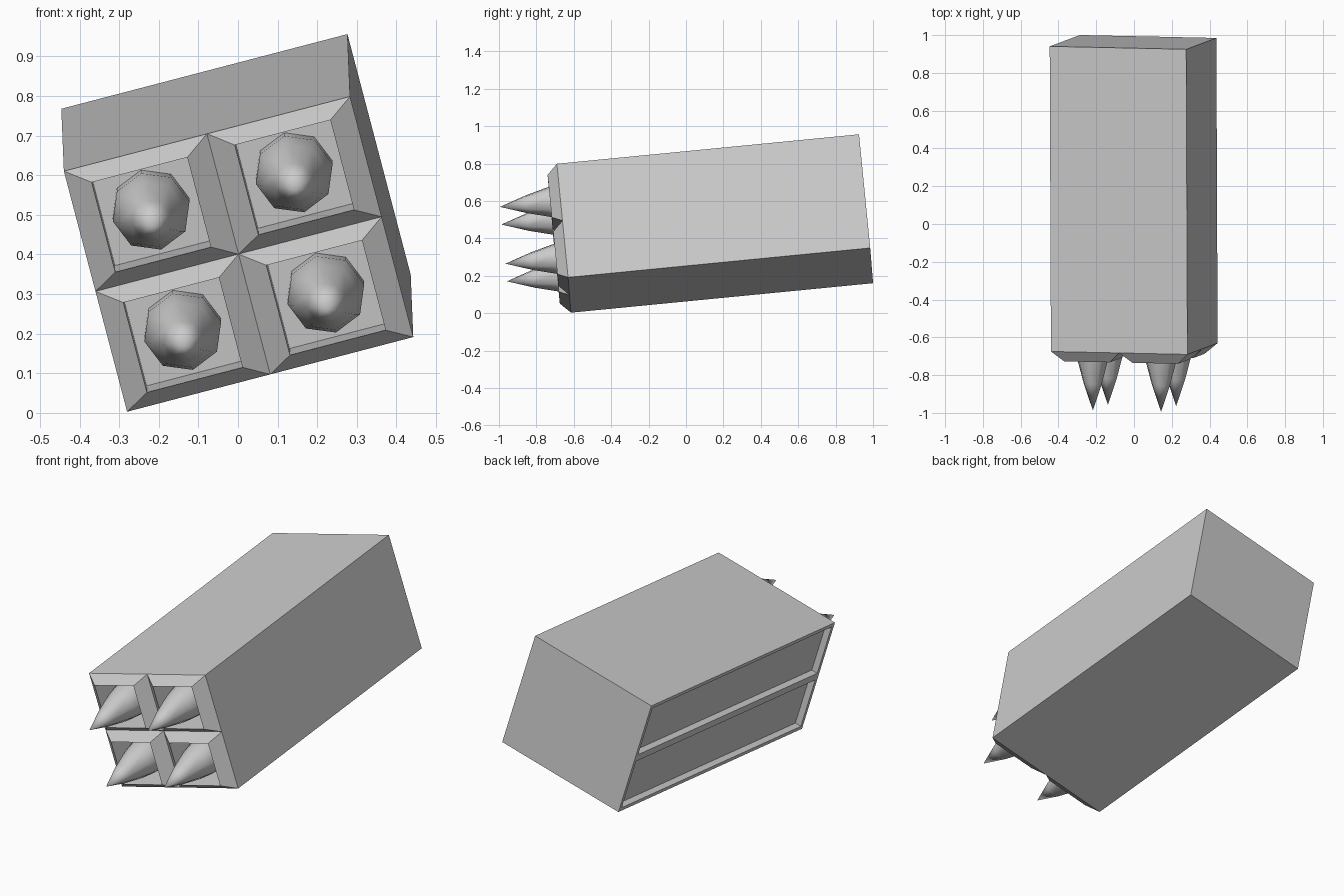
import bpy, bmesh, math
from mathutils import Vector, Matrix

if "Cube" in bpy.data.objects:
    bpy.data.objects.remove(bpy.data.objects["Cube"])

# Tilted frame of the pod: u = width, w = depth (backwards), v = height
w = Vector((-0.004, 0.995, 0.097)).normalized()
v = Vector((-0.253, -0.095, 0.962))
u = w.cross(v).normalized()
v = u.cross(w).normalized()
FRAME = Matrix.Translation((-0.28, -0.615, 0.003)) @ Matrix((u, w, v)).transposed().to_4x4()
W, D, H = 0.747, 1.623, 0.631


def finish(bm, name, smooth=None):
    bmesh.ops.remove_doubles(bm, verts=bm.verts, dist=1e-4)
    bmesh.ops.transform(bm, matrix=FRAME, verts=bm.verts)
    bmesh.ops.recalc_face_normals(bm, faces=bm.faces)
    me = bpy.data.meshes.new(name)
    bm.to_mesh(me)
    bm.free()
    ob = bpy.data.objects.new(name, me)
    bpy.context.collection.objects.link(ob)
    if smooth:
        bpy.ops.object.select_all(action='DESELECT')
        ob.select_set(True)
        bpy.context.view_layer.objects.active = ob
        bpy.ops.object.shade_smooth_by_angle(angle=math.radians(smooth))
    return ob


def quad(bm, pts):
    bm.faces.new([bm.verts.new(p) for p in pts])


def stepped_panel(bm, rect, steps, place):
    """Nested rectangles (inset_s, inset_t, depth) joined by walls and closed with a floor."""
    s0, s1, t0, t1 = rect
    rings = []
    for i, j, d in steps:
        corners = [(s0 + i, t0 + j), (s1 - i, t0 + j), (s1 - i, t1 - j), (s0 + i, t1 - j)]
        rings.append([place(s, t, d) for s, t in corners])
    for a, b in zip(rings, rings[1:]):
        for k in range(4):
            n = (k + 1) % 4
            quad(bm, (a[k], a[n], b[n], b[k]))
    quad(bm, rings[-1])


# Pod body: four plain sides, four chamfered tube mouths, two recessed left panels
bm = bmesh.new()
quad(bm, [(0, 0, H), (W, 0, H), (W, D, H), (0, D, H)])
quad(bm, [(0, 0, 0), (0, D, 0), (W, D, 0), (W, 0, 0)])
quad(bm, [(W, 0, 0), (W, D, 0), (W, D, H), (W, 0, H)])
quad(bm, [(0, D, 0), (0, D, H), (W, D, H), (W, D, 0)])
for row in range(2):
    t0, t1 = row * H / 2, (row + 1) * H / 2
    for col in range(2):
        stepped_panel(bm, (col * W / 2, (col + 1) * W / 2, t0, t1),
                      [(0, 0, 0), (0.062, 0.04, -0.055), (0.062, 0.04, 0.115)],
                      lambda s, t, d: (s, d, t))
    stepped_panel(bm, (0, D, t0, t1),
                  [(0, 0, 0), (0.02, 0.02, 0), (0.02, 0.02, 0.035)],
                  lambda s, t, d: (d, s, t))
finish(bm, "pod_body")

# Eight-sided pointed warheads, one per tube: (radius, depth)
PROFILE = [(0.1, 0.115), (0.1, 0.03), (0.085, -0.05), (0.05, -0.18)]
for row in range(2):
    for col in range(2):
        cx, cz = (col + 0.5) * W / 2, (row + 0.5) * H / 2
        bm = bmesh.new()
        rings = [[bm.verts.new((cx + r * math.sin(k * math.pi / 4), y,
                                cz + r * math.cos(k * math.pi / 4))) for k in range(8)]
                 for r, y in PROFILE]
        tip = bm.verts.new((cx, -0.325, cz))
        for k in range(8):
            n = (k + 1) % 8
            for a, b in zip(rings, rings[1:]):
                bm.faces.new((a[k], a[n], b[n], b[k]))
            bm.faces.new((rings[-1][k], rings[-1][n], tip))
        bm.faces.new(rings[0])
        finish(bm, f"warhead_{row}_{col}", smooth=50)
